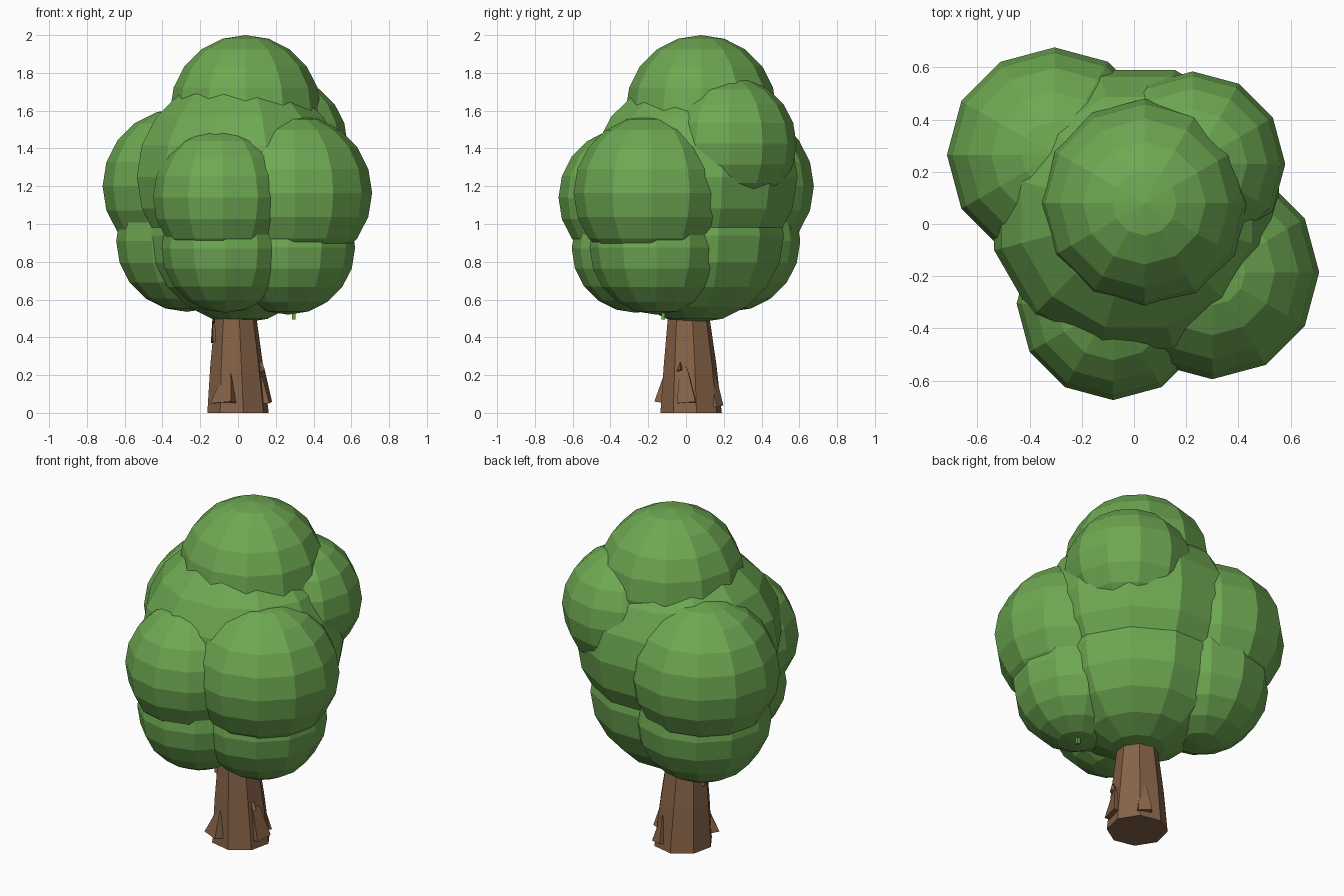
import bpy, bmesh
from math import radians, cos, sin
from mathutils import Vector, Matrix

if "Cube" in bpy.data.objects:
    bpy.data.objects.remove(bpy.data.objects["Cube"])


def material(name, rgb):
    m = bpy.data.materials.new(name)
    m.diffuse_color = (*rgb, 1)
    m.use_nodes = True
    m.node_tree.nodes["Principled BSDF"].inputs["Base Color"].default_value = m.diffuse_color
    return m


LEAF = material("leaf_green", (0.156, 0.392, 0.084))
BARK = material("bark_brown", (0.24, 0.125, 0.065))


def add_object(name, bm, mat):
    bmesh.ops.recalc_face_normals(bm, faces=bm.faces[:])
    mesh = bpy.data.meshes.new(name)
    bm.to_mesh(mesh)
    bm.free()
    mesh.materials.append(mat)
    ob = bpy.data.objects.new(name, mesh)
    bpy.context.collection.objects.link(ob)
    return ob


def leaf_ball(name, x, y, z, r, rz=None, turn=0):
    """Low-poly foliage ball: 12 segments, 10 rings."""
    bm = bmesh.new()
    bmesh.ops.create_uvsphere(bm, u_segments=12, v_segments=10, radius=1)
    bm.transform(Matrix.Translation((x, y, z))
                 @ Matrix.Rotation(radians(turn), 4, 'Z')
                 @ Matrix.Diagonal((r, r, rz or r, 1)))
    add_object(name, bm, LEAF)


# Upper foliage
leaf_ball("foliage_top", 0.04, 0.08, 1.60, 0.40)
leaf_ball("foliage_middle", 0.01, 0.045, 1.25, 0.565, 0.54, 15)
leaf_ball("foliage_back_left", -0.305, 0.265, 1.20, 0.412)
leaf_ball("foliage_front_right", 0.30, -0.185, 1.165, 0.41)
leaf_ball("foliage_front", -0.08, -0.305, 1.14, 0.37)
leaf_ball("foliage_back_right", 0.225, 0.23, 1.425, 0.355)

# Lower foliage
leaf_ball("foliage_lower_middle", 0.01, 0.045, 0.94, 0.49, 0.465, 15)
leaf_ball("foliage_lower_back_left", -0.27, 0.23, 0.91, 0.375)
leaf_ball("foliage_lower_front_right", 0.265, -0.155, 0.875, 0.355)
leaf_ball("foliage_lower_front", -0.065, -0.265, 0.87, 0.34)

# Trunk: tapered eight-sided loops
bm = bmesh.new()
loops = []
for z, cx, cy, r in ((0, 0, 0.027, 0.165), (0.25, -0.007, 0.022, 0.142),
                     (0.48, -0.012, 0.015, 0.115), (0.75, -0.012, 0.015, 0.10)):
    loops.append([bm.verts.new((cx + r * cos(radians(45 * i + 10)),
                                cy + r * sin(radians(45 * i + 10)), z))
                  for i in range(8)])
for a, b in zip(loops, loops[1:]):
    for i in range(8):
        j = (i + 1) % 8
        bm.faces.new((a[i], a[j], b[j], b[i]))
bm.faces.new(loops[0])
bm.faces.new(loops[-1])
add_object("trunk", bm, BARK)


def bark_chip(name, angle, z0, z1, reach, width, skew=0.0):
    """Wedge of bark, widest at its lower end, leaning off the trunk."""
    a = radians(angle)
    out, side = Vector((cos(a), sin(a), 0)), Vector((-sin(a), cos(a), 0))
    mid = Vector((0, 0.025, 0))
    up = Vector((0, 0, 1))
    bm = bmesh.new()
    v = [bm.verts.new(mid + out * d + side * s + up * z) for d, s, z in (
        (0.11, -width / 2, z0), (0.11, width / 2, z0),
        (reach, width / 2, z0 + 0.01), (reach, -width / 2, z0),
        (0.12, skew - width * 0.2, z1), (0.14, skew + width * 0.2, z1))]
    for f in ((0, 1, 2, 3), (3, 2, 5, 4), (0, 4, 5, 1), (0, 3, 4), (1, 5, 2)):
        bm.faces.new([v[i] for i in f])
    add_object(name, bm, BARK)


# Bark chips around the trunk
bark_chip("bark_chip_front_left", 240, 0.05, 0.21, 0.185, 0.13, 0.01)
bark_chip("bark_chip_right", -8, 0.05, 0.24, 0.175, 0.10, -0.02)
bark_chip("bark_chip_back", 65, 0.03, 0.20, 0.172, 0.08)
bark_chip("bark_chip_upper_left", 190, 0.37, 0.50, 0.14, 0.07)
bark_chip("bark_chip_small", -25, 0.22, 0.27, 0.15, 0.02)

# Tiny leaf stub beneath the lower right foliage
bm = bmesh.new()
bmesh.ops.create_cube(bm, size=1)
bm.transform(Matrix.Translation((0.295, -0.12, 0.52)) @ Matrix.Diagonal((0.02, 0.02, 0.05, 1)))
add_object("leaf_stub", bm, LEAF)
